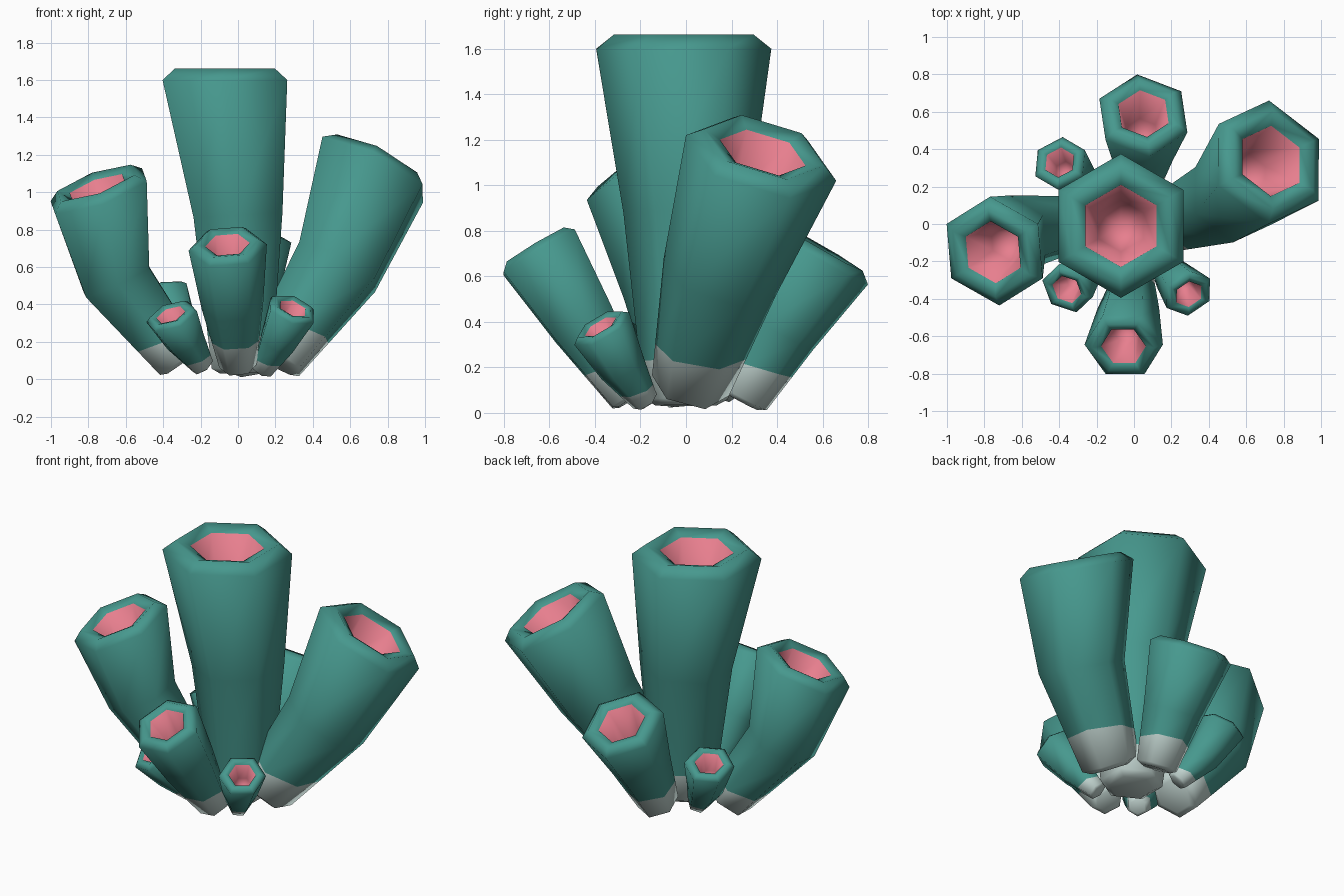
import bpy, bmesh, math
from mathutils import Vector

if "Cube" in bpy.data.objects:
    bpy.data.objects.remove(bpy.data.objects["Cube"])


def material(name, rgb):
    m = bpy.data.materials.new(name)
    m.diffuse_color = (*rgb, 1)
    m.use_nodes = True
    m.node_tree.nodes["Principled BSDF"].inputs["Base Color"].default_value = m.diffuse_color
    return m


MATS = [material("teal", (0.062, 0.315, 0.27)),
        material("pink", (0.80, 0.21, 0.27)),
        material("pale_grey", (0.53, 0.65, 0.62))]


def ring(bm, centre, normal, radius, phase):
    """Six-sided ring facing along normal, first corner towards +y."""
    n = normal.normalized()
    e1 = Vector((0, 1, 0))
    e1 = (e1 - n * e1.dot(n)).normalized()
    e2 = n.cross(e1)
    out = []
    for i in range(6):
        a = math.radians(phase + 60 * i)
        out.append(bm.verts.new(centre + radius * (math.cos(a) * e1 + math.sin(a) * e2)))
    return out


def tube(name, base, mid, end, radii, facing, phase, grey_z):
    b, m, e = Vector(base), Vector(mid), Vector(end)
    n0, n2 = (m - b).normalized(), Vector(facing).normalized()
    n1 = (n0 + (e - m).normalized()).normalized()
    rb, rm, re = radii
    bm = bmesh.new()
    # outer wall, bevelled lip, then funnel-shaped inner wall
    profile = [(b - n0 * 0.15 * rb, n0, rb * 0.72), (b, n0, rb), (m, n1, rm),
               (e, n2, re), (e + n2 * 0.16 * re, n2, re * 0.80),
               (e + n2 * 0.08 * re, n2, re * 0.57),
               (e - n2 * 0.75 * re, n2, re * 0.36)]
    rings = [ring(bm, c, n, r, phase) for c, n, r in profile]
    for k in range(len(rings) - 1):
        lo, hi = rings[k], rings[k + 1]
        for i in range(6):
            j = (i + 1) % 6
            f = bm.faces.new((lo[i], lo[j], hi[j], hi[i]))
            f.material_index = 1 if k == 5 else 0
    bm.faces.new(rings[0][::-1])
    tip = bm.verts.new(e - n2 * 1.2 * re)
    for i in range(6):
        f = bm.faces.new((rings[-1][i], rings[-1][(i + 1) % 6], tip))
        f.material_index = 1
    # grey foot: cut the wall and colour everything below
    t = (grey_z - b.z) / (m.z - b.z)
    cut = b.lerp(m, t)
    pn = (n0 + Vector((0, 0, 0.7))).normalized()
    bmesh.ops.bisect_plane(bm, geom=bm.verts[:] + bm.edges[:] + bm.faces[:],
                           plane_co=cut, plane_no=pn)
    for f in bm.faces:
        if f.material_index == 0 and (f.calc_center_median() - cut).dot(pn) < 0:
            f.material_index = 2
    bmesh.ops.recalc_face_normals(bm, faces=bm.faces[:])
    me = bpy.data.meshes.new(name)
    bm.to_mesh(me)
    bm.free()
    for mat in MATS:
        me.materials.append(mat)
    ob = bpy.data.objects.new(name, me)
    bpy.context.collection.objects.link(ob)
    bpy.ops.object.select_all(action='DESELECT')
    bpy.context.view_layer.objects.active = ob
    ob.select_set(True)
    bpy.ops.object.shade_smooth_by_angle(angle=math.radians(68))


# large tubes
tube("centre_tube", (0.02, 0, 0.06), (0.0, 0, 0.88), (-0.07, -0.01, 1.60),
     (0.185, 0.275, 0.385), (0, 0, 1), 0, 0.23)
tube("right_tube", (0.20, 0.02, 0.12), (0.53, 0.15, 0.60), (0.72, 0.33, 1.12),
     (0.175, 0.26, 0.345), (0.52, 0.3, 1), -8, 0.27)
tube("left_tube", (-0.32, 0.0, 0.11), (-0.65, -0.06, 0.53), (-0.745, -0.145, 1.005),
     (0.15, 0.215, 0.30), (-0.36, -0.27, 1), 0, 0.21)
# medium tubes
tube("back_tube", (0.03, 0.245, 0.07), (0.04, 0.40, 0.36), (0.05, 0.58, 0.69),
     (0.125, 0.18, 0.255), (0.05, 0.58, 1), 6, 0.20)
tube("front_tube", (0.0, -0.25, 0.07), (-0.03, -0.45, 0.39), (-0.055, -0.645, 0.705),
     (0.10, 0.165, 0.21), (-0.08, -0.6, 1), 30, 0.20)
# small tubes
tube("small_front_right_tube", (0.13, -0.18, 0.05), (0.21, -0.28, 0.20),
     (0.29, -0.37, 0.37), (0.06, 0.105, 0.14), (0.4, -0.6, 1), 10, 0.10)
tube("small_front_left_tube", (-0.19, -0.19, 0.07), (-0.28, -0.27, 0.20),
     (-0.355, -0.345, 0.335), (0.065, 0.11, 0.145), (-0.4, -0.55, 1), 10, 0.11)
tube("small_back_left_tube", (-0.20, 0.16, 0.09), (-0.31, 0.25, 0.25),
     (-0.395, 0.325, 0.455), (0.065, 0.11, 0.15), (-0.25, 0.4, 1), 0, 0.13)
